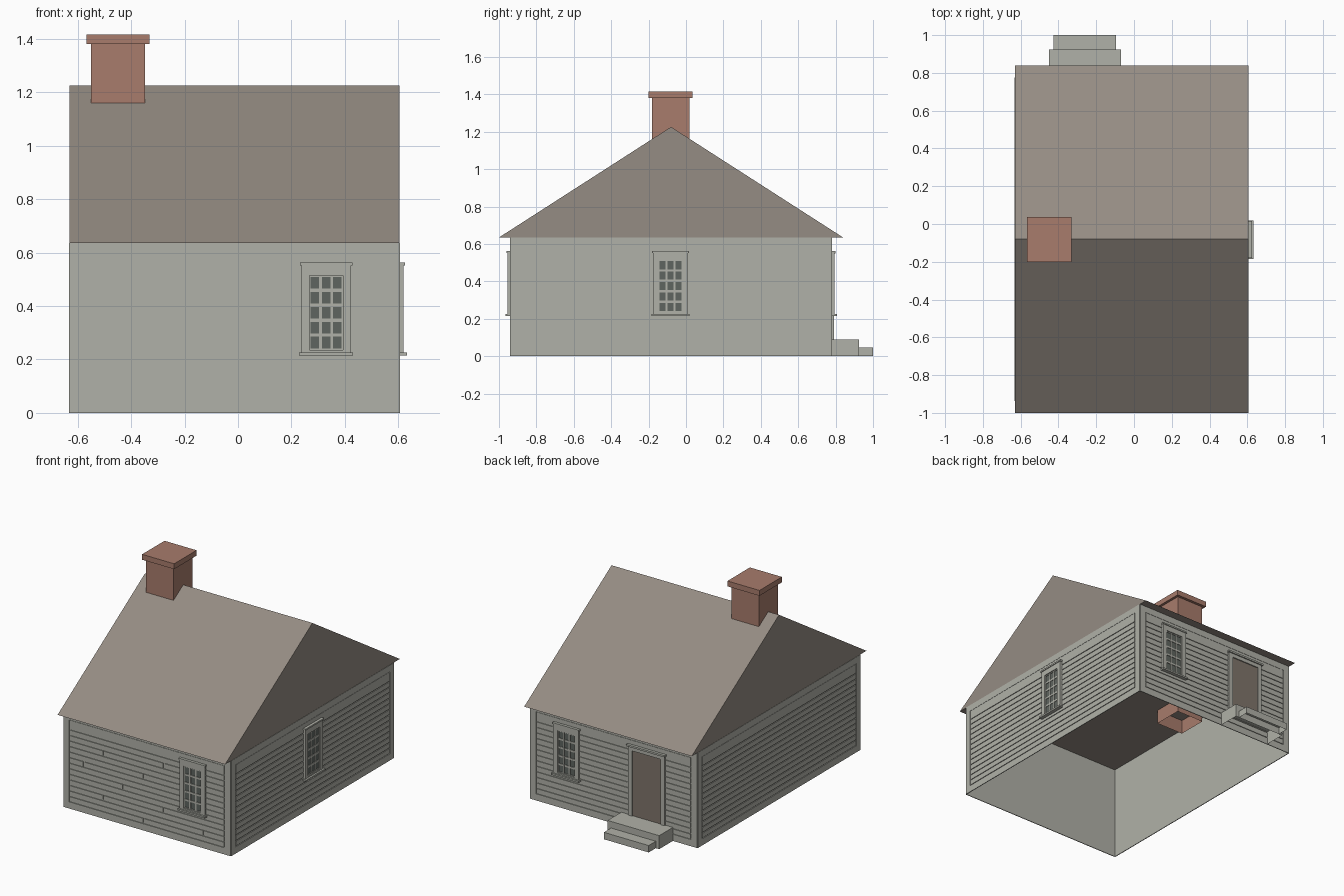
import bpy, bmesh
from mathutils import Matrix

if "Cube" in bpy.data.objects:
    bpy.data.objects.remove(bpy.data.objects["Cube"], do_unlink=True)


def material(name, *srgb):
    lin = [((c / 255 + 0.055) / 1.055) ** 2.4 for c in srgb] + [1]
    m = bpy.data.materials.new(name)
    m.use_nodes = True
    m.diffuse_color = lin
    m.node_tree.nodes["Principled BSDF"].inputs["Base Color"].default_value = lin
    return m


SIDING = material("siding grey", 176, 177, 168)
ROOF = material("roof brown", 149, 140, 131)
BRICK = material("chimney brick", 168, 124, 108)
GLASS = material("window glass", 95, 101, 96)
DOOR = material("door brown", 128, 117, 107)

# House extents
X0, X1, Y0, Y1, EAVE = -0.627, 0.602, -0.936, 0.776, 0.635
IDENT = Matrix.Identity(4)


def add_box(bm, lo, hi, frame=IDENT):
    center = [(a + b) / 2 for a, b in zip(lo, hi)]
    size = [b - a for a, b in zip(lo, hi)]
    bmesh.ops.create_cube(bm, size=1, matrix=frame @ Matrix.Translation(center)
                          @ Matrix.Diagonal((*size, 1)))


def finish(name, bm, mat, open_dirs=()):
    """Recalculate normals, drop faces pointing in open_dirs, make the object."""
    bmesh.ops.recalc_face_normals(bm, faces=bm.faces)
    drop = [f for f in bm.faces if any(abs(f.normal.z - d) < 0.01 for d in open_dirs)]
    bmesh.ops.delete(bm, geom=drop, context="FACES")
    mesh = bpy.data.meshes.new(name)
    bm.to_mesh(mesh)
    bm.free()
    mesh.materials.append(mat)
    obj = bpy.data.objects.new(name, mesh)
    bpy.context.collection.objects.link(obj)
    return obj


def boxes(name, mat, items, frame=IDENT, open_dirs=()):
    bm = bmesh.new()
    for lo, hi in items:
        add_box(bm, lo, hi, frame)
    return finish(name, bm, mat, open_dirs)


def wall_frame(axis, pos, sign):
    """Local axes: along the wall, outward from it, up."""
    if axis == "y":
        return Matrix(((1, 0, 0, 0), (0, sign, 0, pos), (0, 0, 1, 0), (0, 0, 0, 1)))
    return Matrix(((0, sign, 0, pos), (1, 0, 0, 0), (0, 0, 1, 0), (0, 0, 0, 1)))


FRONT = wall_frame("y", Y0, -1)
BACK = wall_frame("y", Y1, 1)
RIGHT = wall_frame("x", X0, -1)
LEFT = wall_frame("x", X1, 1)

# Wall shell, open below and above
boxes("wall_shell", SIDING, [((X0, Y0, 0), (X1, Y1, EAVE))], open_dirs=(-1, 1))

# Clapboards and their flat border
SKIN, GAP, BASE, STEP, TOP, ROWS = 0.005, 0.003, 0.046, 0.037, 0.59, 14


def siding(name, frame, u0, u1, joints):
    a, b = u0 + 0.043, u1 - 0.043
    items = [((u0, 0, 0), (a - GAP / 2, SKIN, EAVE)),
             ((b + GAP / 2, 0, 0), (u1, SKIN, EAVE)),
             ((a - GAP / 2, 0, 0), (b + GAP / 2, SKIN, BASE - GAP / 2)),
             ((a - GAP / 2, 0, TOP + GAP / 2), (b + GAP / 2, SKIN, EAVE))]
    for i in range(ROWS):
        z0 = BASE + i * STEP + GAP
        z1 = TOP if i == ROWS - 1 else BASE + (i + 1) * STEP - GAP
        cuts = [a] + ([joints[i]] if i in joints else []) + [b]
        for s, e in zip(cuts, cuts[1:]):
            items.append(((s + GAP, 0, z0), (e - GAP, SKIN, z1)))
    boxes(name, SIDING, items, frame)


JOINTS = {0: -0.04, 1: 0.405, 2: -0.335, 3: 0.11, 5: -0.19,
          7: -0.48, 8: -0.04, 10: -0.335, 11: 0.11}
siding("front_siding", FRONT, X0, X1, JOINTS)
siding("back_siding", BACK, X0, X1, {})
siding("right_siding", RIGHT, Y0, Y1, {})
siding("left_siding", LEFT, Y0, Y1, {})


# Windows with casing, head, sill and a grid of panes
def window(name, frame, c):
    half, z0, z1 = 0.063, 0.235, 0.515
    casing = [((c - 0.093, 0, 0.225), (c - half, 0.018, 0.552)),
              ((c + half, 0, 0.225), (c + 0.093, 0.018, 0.552)),
              ((c - half, 0, z1), (c + half, 0.018, 0.552)),
              ((c - half, 0, 0.225), (c + half, 0.018, z0)),
              ((c - 0.098, 0, 0.552), (c + 0.098, 0.023, 0.562)),
              ((c - 0.101, 0, 0.215), (c + 0.101, 0.03, 0.226))]
    boxes(name + "_casing", SIDING, casing, frame)
    bars = []
    for i in range(4):
        u = c - half + i * 2 * half / 3
        bars.append(((u - 0.005, 0, z0), (u + 0.005, 0.012, z1)))
    for i in range(6):
        z = z0 + i * (z1 - z0) / 5
        bars.append(((c - half, 0, z - 0.006), (c + half, 0.0118, z + 0.006)))
    boxes(name + "_bars", SIDING, bars, frame)
    boxes(name + "_glass", GLASS, [((c - half, 0, z0), (c + half, 0.008, z1))], frame)


window("front_window", FRONT, 0.33)
window("left_window", LEFT, -0.083)
window("back_window", BACK, 0.33)

# Back door with casing
D = -0.26
boxes("door_casing", SIDING, [
    ((D - 0.135, 0, 0.09), (D - 0.105, 0.015, 0.55)),
    ((D + 0.105, 0, 0.09), (D + 0.135, 0.015, 0.55)),
    ((D - 0.105, 0, 0.525), (D + 0.105, 0.015, 0.55)),
    ((D - 0.142, 0, 0.55), (D + 0.142, 0.023, 0.562))], BACK)
boxes("door", DOOR, [((D - 0.105, 0, 0.09), (D + 0.105, 0.008, 0.525))], BACK)

# Doorsteps, hollow underneath
boxes("doorsteps", SIDING, [
    ((D - 0.19, Y1, 0), (D + 0.19, 0.925, 0.09)),
    ((D - 0.165, 0.925, 0), (D + 0.165, 1.0, 0.046))], open_dirs=(-1,))

# Gable roof: extruded triangle
bm = bmesh.new()
profile = [(-1.0, EAVE), (0.84, EAVE), (-0.08, 1.226)]
tri = bm.faces.new([bm.verts.new((-0.63, y, z)) for y, z in profile])
ext = bmesh.ops.extrude_face_region(bm, geom=[tri], use_keep_orig=True)
bmesh.ops.translate(bm, vec=(1.235, 0, 0),
                    verts=[v for v in ext["geom"] if isinstance(v, bmesh.types.BMVert)])
finish("roof", bm, ROOF)

# Chimney stack, open below, and its cap
boxes("chimney_stack", BRICK, [((-0.55, -0.182, 0.54), (-0.348, 0.018, 1.39))],
      open_dirs=(-1,))
boxes("chimney_cap", BRICK, [((-0.567, -0.2, 1.38), (-0.331, 0.036, 1.416))])
